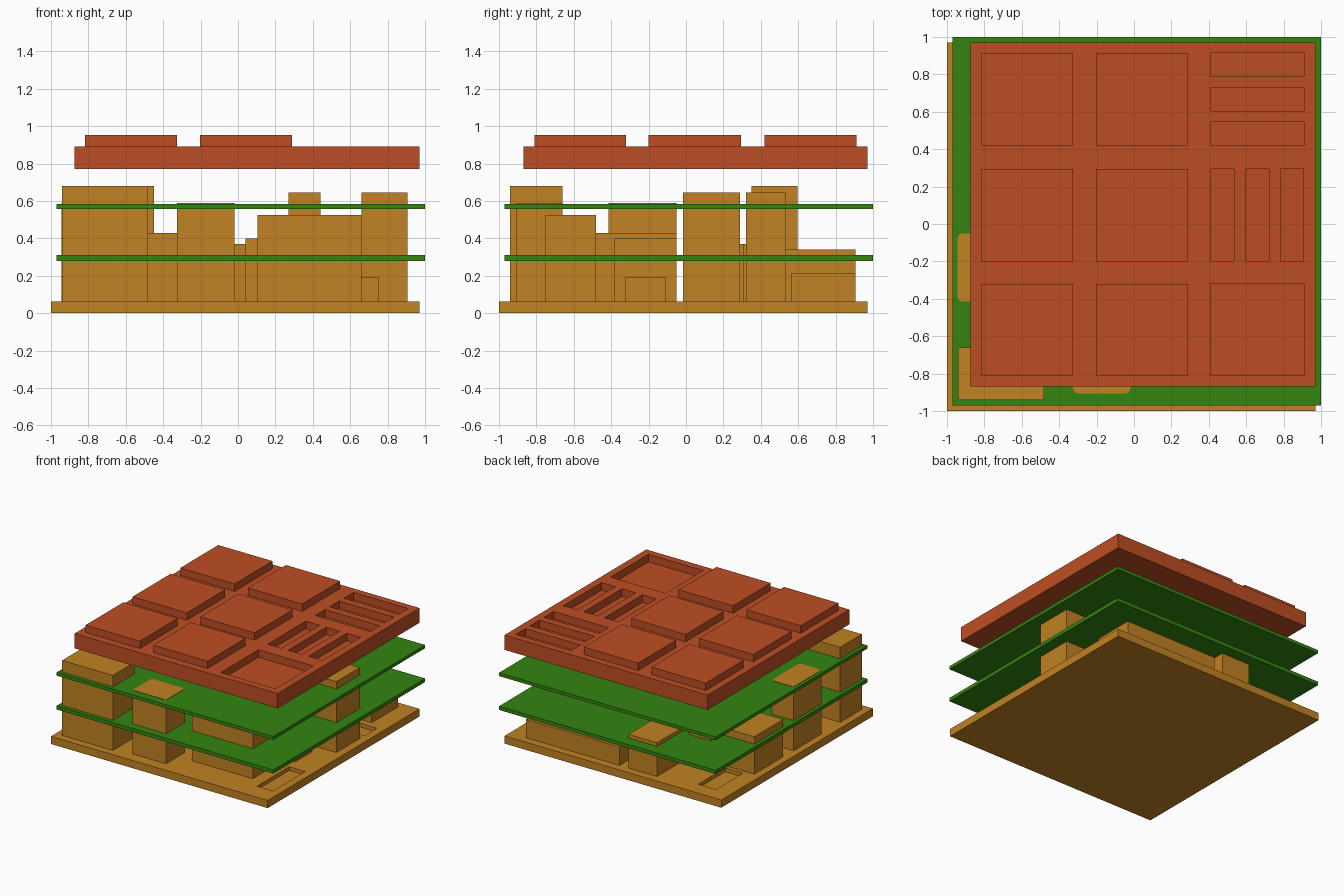
import bpy, bmesh

cube = bpy.data.objects.get("Cube")
if cube:
    bpy.data.objects.remove(cube, do_unlink=True)


def material(name, rgb):
    m = bpy.data.materials.new(name)
    m.use_nodes = True
    m.diffuse_color = (*rgb, 1)
    m.node_tree.nodes["Principled BSDF"].inputs["Base Color"].default_value = (*rgb, 1)
    return m


ochre = material("ochre", (0.539, 0.223, 0.017))
green = material("board green", (0.033, 0.235, 0.005))
rust = material("rust red", (0.515, 0.076, 0.017))


def add_box(bm, x0, x1, y0, y1, z0, z1):
    verts = bmesh.ops.create_cube(bm, size=1)["verts"]
    for v in verts:
        v.co.x = x1 if v.co.x > 0 else x0
        v.co.y = y1 if v.co.y > 0 else y0
        v.co.z = z1 if v.co.z > 0 else z0
    return verts


def boxes(name, mat, *dims):
    """One object made of one or more boxes."""
    bm = bmesh.new()
    for d in dims:
        add_box(bm, *d)
    mesh = bpy.data.meshes.new(name)
    bm.to_mesh(mesh)
    bm.free()
    mesh.materials.append(mat)
    ob = bpy.data.objects.new(name, mesh)
    bpy.context.collection.objects.link(ob)
    return ob


def cut(ob, mat, pockets):
    """Sink rectangular pockets into an object."""
    cutter = boxes("pocket_cutter", mat, *pockets)
    cutter.hide_render = True
    mod = ob.modifiers.new("pockets", "BOOLEAN")
    mod.operation, mod.solver, mod.object = "DIFFERENCE", "EXACT", cutter
    bpy.context.view_layer.update()
    deps = bpy.context.evaluated_depsgraph_get()
    mesh = bpy.data.meshes.new_from_object(ob.evaluated_get(deps))
    ob.modifiers.clear()
    ob.data = mesh
    bpy.data.objects.remove(cutter, do_unlink=True)


def rounded_cap(name, x0, x1, y0, y1, z0, z1, r=0.025):
    """Block with rounded vertical edges."""
    ob = boxes(name, ochre, (x0, x1, y0, y1, z0, z1))
    bm = bmesh.new()
    bm.from_mesh(ob.data)
    upright = [e for e in bm.edges if abs(e.verts[0].co.z - e.verts[1].co.z) > 0.01]
    bmesh.ops.bevel(bm, geom=upright, offset=r, segments=4, profile=0.5, affect="EDGES")
    bm.to_mesh(ob.data)
    bm.free()


# Base tray with shallow pockets
BASE = 0.063
base = boxes("base_tray", ochre, (-1, 0.97, -1, 0.97, 0, BASE))
cut(base, ochre, [
    (0.76, 0.905, -0.84, -0.42, 0.032, 0.1),
    (0.74, 0.905, 0.35, 0.51, 0.032, 0.1),
    (-0.86, -0.70, 0.49, 0.84, 0.032, 0.1),
])

# Blocks standing on the tray: x0, x1, y0, y1, top
blocks = {
    "front_right_tower": (-0.94, -0.48, -0.94, -0.66, 0.68),
    "front_middle_tower": (-0.325, -0.02, -0.905, -0.66, 0.57),
    "side_tower": (-0.943, -0.74, -0.415, -0.05, 0.57),
    "front_left_block": (0.105, 0.66, -0.75, -0.48, 0.525),
    "inner_right_block": (-0.64, -0.325, -0.52, -0.05, 0.43),
    "centre_block": (0.04, 0.40, -0.385, -0.05, 0.40),
    "small_left_block": (0.48, 0.75, -0.325, -0.11, 0.19),
    "left_tower": (0.66, 0.905, -0.015, 0.29, 0.645),
    "slim_tower": (0.27, 0.44, 0.32, 0.535, 0.645),
    "middle_block": (-0.50, 0.15, 0.01, 0.31, 0.37),
    "back_tower": (-0.64, -0.45, 0.35, 0.595, 0.68),
    "back_side_block": (-0.94, -0.67, 0.08, 0.456, 0.37),
    "back_middle_block": (-0.37, -0.11, 0.535, 0.905, 0.34),
    "back_left_block": (-0.03, 0.82, 0.565, 0.905, 0.215),
}
for name, (x0, x1, y0, y1, top) in blocks.items():
    boxes(name, ochre, (x0, x1, y0, y1, BASE - 0.005, top))

# Rounded tops that sit flush in the upper board
for name in ("front_middle_tower", "side_tower"):
    rounded_cap(name + "_cap", *blocks[name][:4], 0.56, 0.588)

# Two thin boards
for name, z0, z1 in (("lower_board", 0.28, 0.31), ("upper_board", 0.558, 0.585)):
    boxes(name, green, (-0.97, 1, -0.97, 1, z0, z1))

# Top panel with sunken keys and slots
TOP = 0.892
cols = ((-0.818, -0.325), (-0.203, 0.29), (0.41, 0.908))
rows = ((-0.81, -0.32), (-0.20, 0.295), (0.42, 0.912))
panel = boxes("top_panel", rust, (-0.875, 0.97, -0.87, 0.97, 0.77, TOP))
depth = (TOP - 0.062, TOP + 0.1)
pockets = [(*cols[2], *rows[0], *depth)]
for i in range(3):
    x = 0.41 + 0.186 * i
    y = 0.42 + 0.184 * i
    pockets.append((x, x + 0.125, *rows[1], *depth))
    pockets.append((*cols[2], y, y + 0.125, *depth))
cut(panel, rust, pockets)

# Raised keys on the panel
for c, side in enumerate(("right", "middle")):
    for r, place in enumerate(("front", "centre", "back")):
        boxes(f"{place}_{side}_key", rust, (*cols[c], *rows[r], TOP - 0.005, 0.953))
